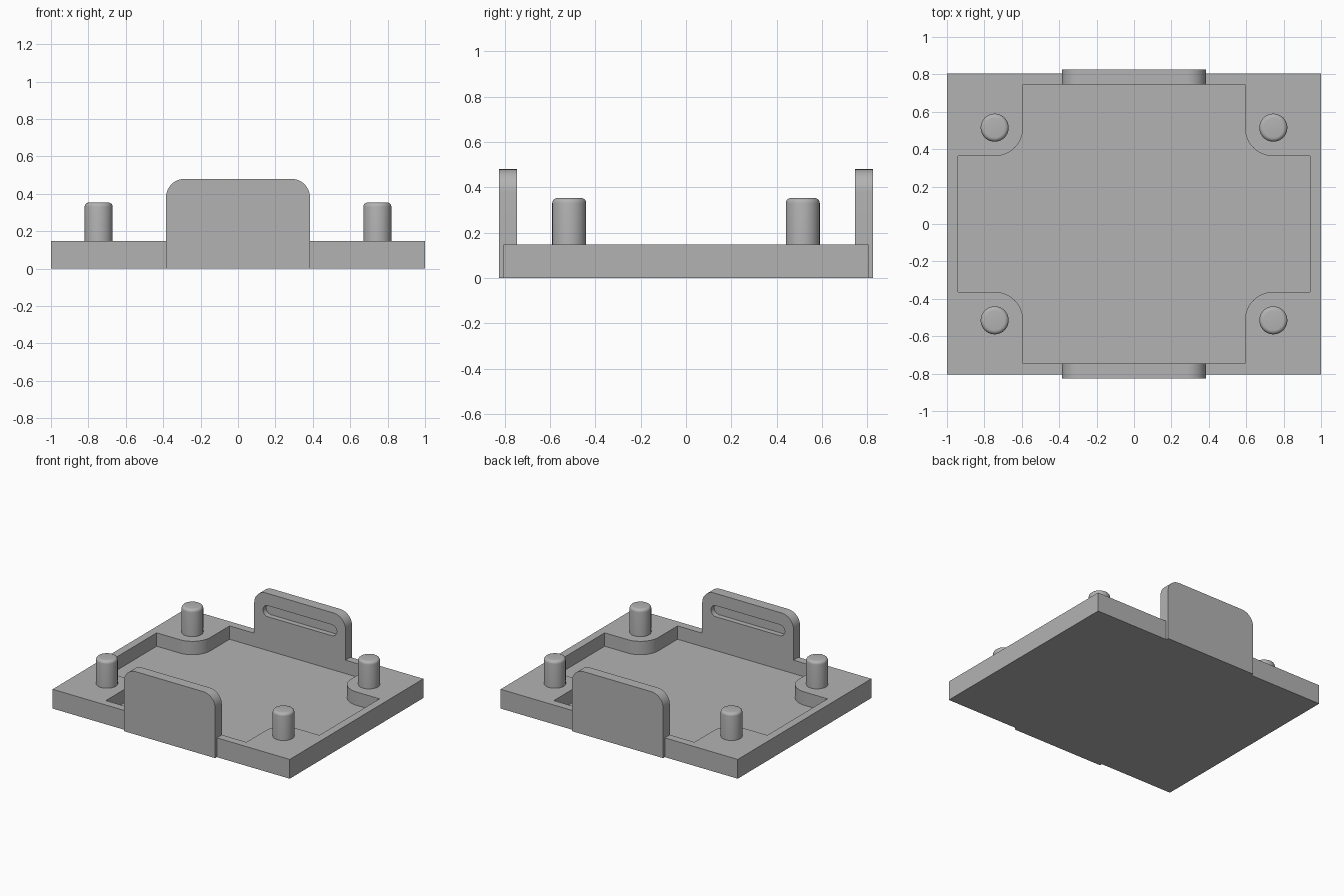
import bpy, bmesh, math
from mathutils import Matrix

cube = bpy.data.objects.get("Cube")
if cube:
    bpy.data.objects.remove(cube, do_unlink=True)

grey = bpy.data.materials.new("plain grey")
grey.use_nodes = True
colour = (0.45, 0.45, 0.45, 1)
grey.diffuse_color = colour
grey.node_tree.nodes["Principled BSDF"].inputs["Base Color"].default_value = colour

HALF_X, HALF_Y, TOP = 1.0, 0.805, 0.147
FLOOR = 0.045
PIN_X, PIN_Y, PIN_R, PIN_TOP = 0.745, 0.515, 0.075, 0.353
POCKET_X, POCKET_Y, BOSS_R = 0.94, 0.745, 0.152
TAB_X, TAB_OUT, TAB_TOP = 0.385, 0.825, 0.48


def arc(cx, cy, r, start, end, steps=12):
    angles = [math.radians(start + (end - start) * i / steps) for i in range(steps + 1)]
    return [(cx + r * math.cos(a), cy + r * math.sin(a)) for a in angles]


def prism(name, outline, low, high, upright=False):
    """Extrude an outline along z, or along y when upright (outline is then x, z)."""
    bm = bmesh.new()
    place = (lambda p: (p[0], low, p[1])) if upright else (lambda p: (p[0], p[1], low))
    face = bm.faces.new([bm.verts.new(place(p)) for p in outline])
    new = bmesh.ops.extrude_face_region(bm, geom=[face])["geom"]
    shift = (0, high - low, 0) if upright else (0, 0, high - low)
    bmesh.ops.translate(bm, vec=shift, verts=[v for v in new if isinstance(v, bmesh.types.BMVert)])
    bmesh.ops.recalc_face_normals(bm, faces=bm.faces)
    return add(name, bm)


def add(name, bm):
    mesh = bpy.data.meshes.new(name)
    bm.to_mesh(mesh)
    bm.free()
    mesh.materials.append(grey)
    obj = bpy.data.objects.new(name, mesh)
    bpy.context.collection.objects.link(obj)
    return obj


def activate(obj):
    bpy.ops.object.select_all(action='DESELECT')
    obj.select_set(True)
    bpy.context.view_layer.objects.active = obj


def combine(target, tool, operation):
    activate(target)
    mod = target.modifiers.new(operation, 'BOOLEAN')
    mod.operation, mod.object, mod.solver = operation, tool, 'EXACT'
    bpy.ops.object.modifier_apply(modifier=mod.name)
    bpy.data.objects.remove(tool, do_unlink=True)


# Base slab
corners = [(-HALF_X, -HALF_Y), (HALF_X, -HALF_Y), (HALF_X, HALF_Y), (-HALF_X, HALF_Y)]
tray = prism("tray", corners, 0, TOP)

# Upright end tabs with rounded upper corners
r = 0.1
tab = [(-TAB_X, 0), (TAB_X, 0)]
tab += arc(TAB_X - r, TAB_TOP - r, r, 0, 90) + arc(r - TAB_X, TAB_TOP - r, r, 90, 180)
for side in (-1, 1):
    low, high = sorted((side * (POCKET_Y - 0.05), side * TAB_OUT))
    combine(tray, prism("tab", tab, low, high, True), 'UNION')

# Pocket that leaves a rounded boss around every pin, and trims the tabs flush
quarter = [(POCKET_X, PIN_Y - BOSS_R)] + arc(PIN_X, PIN_Y, BOSS_R, 270, 180)
quarter.append((PIN_X - BOSS_R, POCKET_Y))
right = quarter + [(-x, y) for x, y in reversed(quarter)]
pocket = right + [(x, -y) for x, y in reversed(right)]
combine(tray, prism("pocket_cutter", pocket, FLOOR, 0.7), 'DIFFERENCE')

# Blind rounded slots on the inner faces of the tabs
slot_r, slot_x, slot_z = 0.042, 0.27, 0.345
slot = arc(slot_x, slot_z, slot_r, -90, 90) + arc(-slot_x, slot_z, slot_r, 90, 270)
for side in (-1, 1):
    low, high = sorted((side * (POCKET_Y - 0.05), side * (POCKET_Y + 0.04)))
    combine(tray, prism("slot_cutter", slot, low, high, True), 'DIFFERENCE')
activate(tray)
bpy.ops.object.shade_smooth_by_angle(angle=math.radians(30))

# Locating pins with softened tops
for x, side in ((-PIN_X, "right"), (PIN_X, "left")):
    for y, end in ((-PIN_Y, "front"), (PIN_Y, "back")):
        bm = bmesh.new()
        bmesh.ops.create_cone(bm, cap_ends=True, segments=40, radius1=PIN_R, radius2=PIN_R,
                              depth=PIN_TOP - TOP + 0.02,
                              matrix=Matrix.Translation((x, y, (PIN_TOP + TOP - 0.02) / 2)))
        rim = [e for e in bm.edges if all(v.co.z > PIN_TOP - 0.001 for v in e.verts)]
        bmesh.ops.bevel(bm, geom=rim, offset=0.022, segments=5, profile=0.5, affect='EDGES')
        activate(add(f"{end}_{side}_pin", bm))
        bpy.ops.object.shade_smooth_by_angle(angle=math.radians(30))
